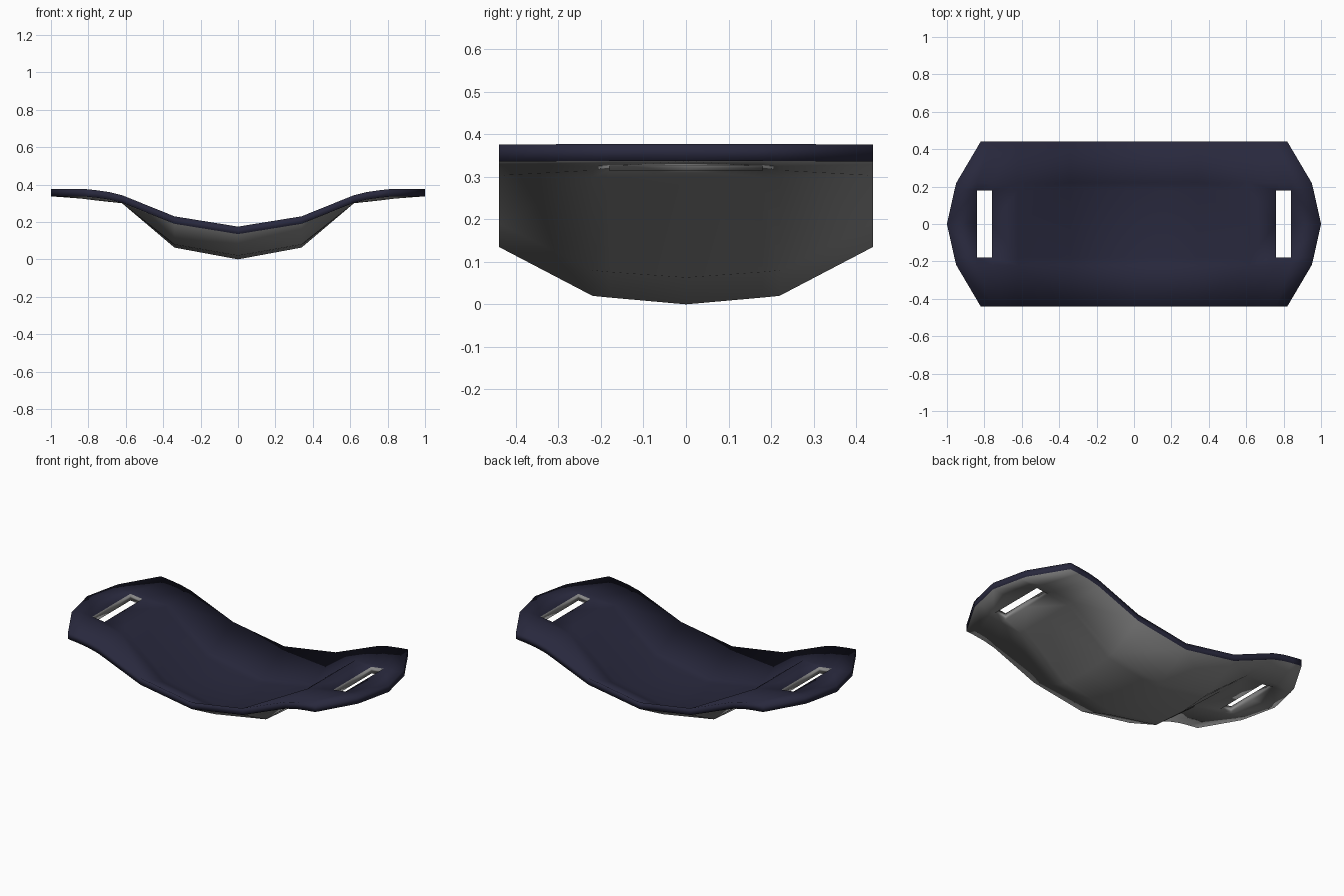
import bpy, bmesh

if "Cube" in bpy.data.objects:
    bpy.data.objects.remove(bpy.data.objects["Cube"])


def material(name, color):
    mat = bpy.data.materials.new(name)
    mat.use_nodes = True
    mat.diffuse_color = color
    node = mat.node_tree.nodes["Principled BSDF"]
    node.inputs["Base Color"].default_value = color
    node.inputs["Roughness"].default_value = 0.8
    return mat


navy = material("navy fabric", (0.021, 0.021, 0.046, 1))
grey = material("grey backing", (0.24, 0.24, 0.24, 1))

THICK = 0.04
# Half-length cross rows: y, column positions and underside heights
ROWS = [
    (0.00, (0, 0.34, 0.62, 0.76, 0.84, 1.0), (0, 0.063, 0.30, 0.315, 0.325, 0.337)),
    (0.18, (0, 0.34, 0.62, 0.76, 0.84, 0.96), (0.016, 0.076, 0.30, 0.315, 0.325, 0.337)),
    (0.22, (0, 0.34, 0.62, 0.76, 0.84, 0.95), (0.02, 0.08, 0.30, 0.315, 0.325, 0.337)),
    (0.44, (0, 0.34, 0.62, 0.69, 0.76, 0.82), (0.135, 0.19, 0.303, 0.32, 0.33, 0.336)),
]
LAST_ROW, LAST_COL = len(ROWS) - 1, 5


def sheet(bm, lift):
    """Grid of vertices mirrored in both directions."""
    verts = {}
    for j in range(-LAST_ROW, LAST_ROW + 1):
        y, xs, zs = ROWS[abs(j)]
        for i in range(-LAST_COL, LAST_COL + 1):
            x = xs[abs(i)] * (1 if i > 0 else -1)
            verts[i, j] = bm.verts.new((x, y if j > 0 else -y, zs[abs(i)] + lift))
    return verts


def is_slot(i, j):
    return i in (3, -4) and j in (-1, 0)


bm = bmesh.new()
top, under = sheet(bm, THICK), sheet(bm, 0)
cells = [(i, j) for i in range(-LAST_COL, LAST_COL) for j in range(-LAST_ROW, LAST_ROW)]
solid = {c for c in cells if not is_slot(*c)}

for i, j in cells:
    ring = [(i, j), (i + 1, j), (i + 1, j + 1), (i, j + 1)]
    if (i, j) not in solid:
        continue
    # Upper fabric and lower backing share diagonals that run across each corner
    s = 1 if (i >= 0) == (j >= 0) else 0
    p, q, r, t = ring[s:] + ring[:s]
    for tri in ((p, q, r), (p, r, t)):
        bm.faces.new([top[k] for k in tri]).material_index = 0
        bm.faces.new([under[k] for k in reversed(tri)]).material_index = 1
    # Rim around the outline, and walls inside the strap slots
    neighbours = [(i, j - 1), (i + 1, j), (i, j + 1), (i - 1, j)]
    for n, other in enumerate(neighbours):
        if other not in solid:
            a, b = ring[n], ring[(n + 1) % 4]
            wall = bm.faces.new([under[a], under[b], top[b], top[a]])
            wall.material_index = 1 if is_slot(*other) else 0

# Soft padded look: smooth across the rim as well
for face in bm.faces:
    face.smooth = True
mesh = bpy.data.meshes.new("sling_pad")
bm.to_mesh(mesh)
bm.free()
mesh.materials.append(navy)
mesh.materials.append(grey)
pad = bpy.data.objects.new("sling_pad", mesh)
bpy.context.collection.objects.link(pad)
